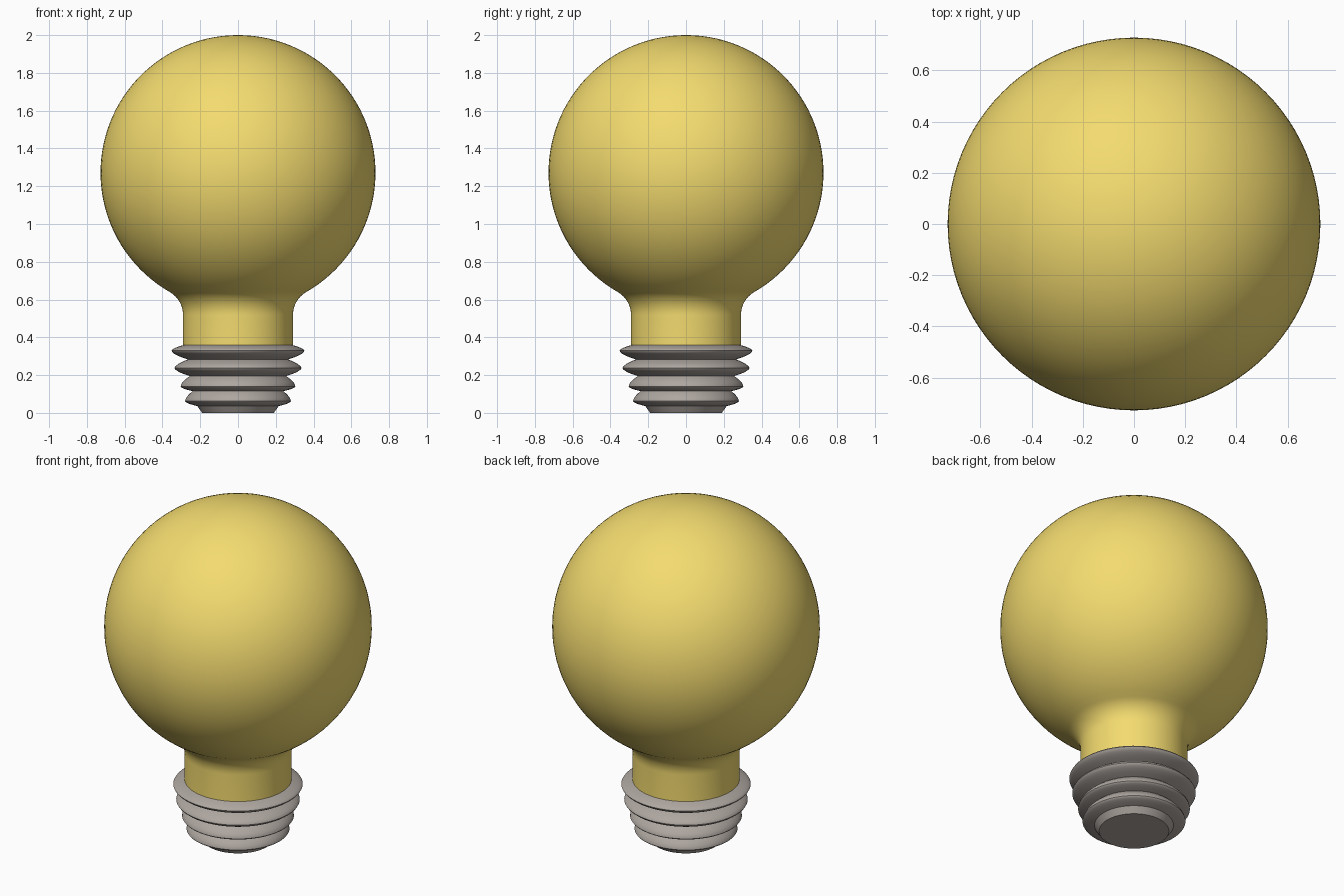
import bpy, bmesh
from math import sin, cos, pi, radians, sqrt, atan2

if "Cube" in bpy.data.objects:
    bpy.data.objects.remove(bpy.data.objects["Cube"])


def lathe(name, profile, color, angle, steps=96):
    """Revolve an (r, z) profile around z into a smooth-shaded object."""
    bm = bmesh.new()
    vs = [bm.verts.new((r, 0, z)) for r, z in profile]
    es = [bm.edges.new(p) for p in zip(vs, vs[1:])]
    bmesh.ops.spin(bm, geom=vs + es, cent=(0, 0, 0), axis=(0, 0, 1),
                   angle=2 * pi, steps=steps, use_duplicate=False)
    bmesh.ops.remove_doubles(bm, verts=bm.verts, dist=1e-4)
    bmesh.ops.recalc_face_normals(bm, faces=bm.faces)
    me = bpy.data.meshes.new(name)
    bm.to_mesh(me)
    bm.free()
    ob = bpy.data.objects.new(name, me)
    bpy.context.collection.objects.link(ob)
    mat = bpy.data.materials.new(name + "_material")
    mat.diffuse_color = color
    mat.use_nodes = True
    mat.node_tree.nodes["Principled BSDF"].inputs["Base Color"].default_value = mat.diffuse_color
    me.materials.append(mat)
    bpy.ops.object.select_all(action='DESELECT')
    ob.select_set(True)
    bpy.context.view_layer.objects.active = ob
    bpy.ops.object.shade_smooth_by_angle(angle=radians(angle))
    return ob


# Glass bulb: straight neck, fillet, then sphere
R, NECK, FILLET = 0.728, 0.291, 0.14
ZC = 2 - R
fx = NECK + FILLET
fz = ZC - sqrt((R + FILLET) ** 2 - fx ** 2)
a = atan2(ZC - fz, fx)                      # fillet sweep up to the sphere
glass = [(NECK, 0.35)]
glass += [(fx - FILLET * cos(a * i / 10), fz + FILLET * sin(a * i / 10))
          for i in range(11)]
glass += [(R * cos(t), ZC + R * sin(t))
          for t in (-a + (pi / 2 + a) * i / 48 for i in range(1, 48))]
glass += [(0, 2)]
lathe("glass_bulb", glass, (0.90, 0.71, 0.16, 1), 40)

# Screw base: (top r, top z, tip r, tip z, bottom r, bottom z) per ridge
ridges = [(0.285, 0.360, 0.352, 0.329, 0.265, 0.283),
          (0.265, 0.283, 0.336, 0.237, 0.255, 0.195),
          (0.255, 0.195, 0.304, 0.140, 0.240, 0.115),
          (0.240, 0.115, 0.280, 0.062, 0.215, 0.036)]
base = []
for tr, tz, pr, pz, br, bz in ridges:
    for i in range(-6, 7):
        s = abs(i) / 6
        er, ez = (tr, tz) if i < 0 else (br, bz)
        base.append((pr + (er - pr) * s ** 1.7, pz + (ez - pz) * s))
base += [(0.19, 0.0), (0, 0)]
lathe("screw_base", base, (0.42, 0.38, 0.35, 1), 40)
